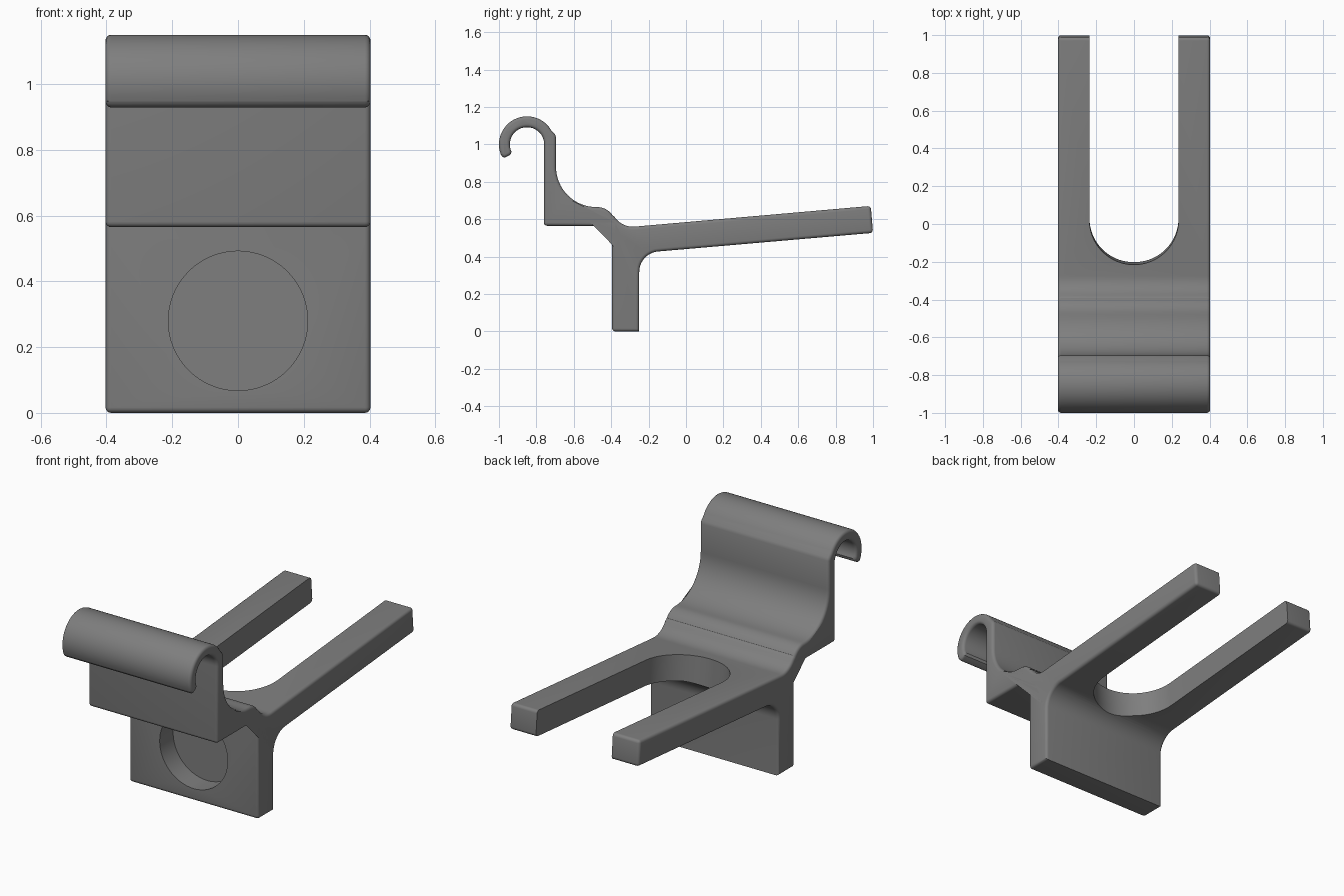
import bpy, bmesh, math
from mathutils import Matrix

if "Cube" in bpy.data.objects:
    bpy.data.objects.remove(bpy.data.objects["Cube"])

HALF_W = 0.403
TILT = math.radians(4.9)

grey = bpy.data.materials.new("grey_plastic")
grey.diffuse_color = (0.21, 0.21, 0.21, 1)
grey.use_nodes = True
grey.node_tree.nodes["Principled BSDF"].inputs["Base Color"].default_value = grey.diffuse_color


def arc(cy, cz, r, a0, a1, n):
    """Points on an arc in the side plane, angles in degrees."""
    return [(cy + r * math.cos(math.radians(a0 + (a1 - a0) * i / n)),
             cz + r * math.sin(math.radians(a0 + (a1 - a0) * i / n))) for i in range(n + 1)]


def prism(bm, points, vec):
    """Face from 3D points, extruded along vec."""
    face = bm.faces.new([bm.verts.new(p) for p in points])
    ext = bmesh.ops.extrude_face_region(bm, geom=[face])
    bmesh.ops.translate(bm, vec=vec, verts=[g for g in ext["geom"] if isinstance(g, bmesh.types.BMVert)])
    bmesh.ops.recalc_face_normals(bm, faces=bm.faces[:])


def make(name, bm):
    mesh = bpy.data.meshes.new(name)
    bm.to_mesh(mesh)
    bm.free()
    obj = bpy.data.objects.new(name, mesh)
    bpy.context.collection.objects.link(obj)
    mesh.materials.append(grey)
    return obj


# Side profile: hook, upright, hollow shelf, arm, lower wall
profile = arc(-0.85, 1.0, 0.15, 207, 30, 28)
profile += [(-0.702, 1.056), (-0.695, 1.04)]
profile += arc(-0.48, 0.88, 0.215, 180, 270, 16)
profile += arc(-0.475, 0.565, 0.10, 84, 35, 7)
profile += arc(-0.285, 0.675, 0.115, 207, 275, 8)
profile += [(0.988, 0.671), (1.0, 0.527)]
profile += arc(-0.14, 0.318, 0.11, 95, 180, 12)
profile += [(-0.25, 0), (-0.395, 0), (-0.395, 0.565), (-0.76, 0.565)]
profile += arc(-0.85, 1.0, 0.092, 0, 205, 24)
profile += [(-0.938, 0.946), (-0.962, 0.932), (-0.974, 0.930)]

bm = bmesh.new()
prism(bm, [(-HALF_W, y, z) for y, z in profile], (2 * HALF_W, 0, 0))


def rounded(e):
    sharp = e.is_convex and e.calc_face_angle(0) > 0.75
    bottom_back = all(abs(v.co.y + 0.25) < 0.002 and v.co.z < 0.002 for v in e.verts)
    return sharp and not bottom_back


# Soft outer edges
bmesh.ops.bevel(bm, geom=[e for e in bm.edges if rounded(e)], offset=0.017,
                offset_type='OFFSET', segments=4, profile=0.5, affect='EDGES', clamp_overlap=False)
bracket = make("bracket", bm)

# U-shaped slot between the two arms, square to the sloping arm
bm = bmesh.new()
R = 0.236
slot = [(x, y, -0.5) for x, y in arc(0, 0, R, 180, 360, 40)] + [(R, 1.6, -0.5), (-R, 1.6, -0.5)]
prism(bm, slot, (0, 0, 1.0))
bmesh.ops.transform(bm, matrix=Matrix.Translation((0, 0.02, 0.58)) @ Matrix.Rotation(TILT, 4, 'X'),
                    verts=bm.verts[:])
slot_cutter = make("slot_cutter", bm)

# Round recess in the front of the lower wall
bm = bmesh.new()
disc = [(x, -0.5, z) for x, z in arc(0, 0.28, 0.212, 0, 360, 64)[:-1]]
prism(bm, disc, (0, 0.225, 0))
recess_cutter = make("recess_cutter", bm)

for cutter in (slot_cutter, recess_cutter):
    mod = bracket.modifiers.new(cutter.name, 'BOOLEAN')
    mod.operation = 'DIFFERENCE'
    mod.solver = 'EXACT'
    mod.object = cutter
    cutter.hide_render = True

# Bake the cuts, then smooth the curved surfaces
bpy.context.view_layer.objects.active = bracket
bracket.select_set(True)
for mod in list(bracket.modifiers):
    bpy.ops.object.modifier_apply(modifier=mod.name)
for cutter in (slot_cutter, recess_cutter):
    bpy.data.objects.remove(cutter)
bpy.ops.object.shade_smooth_by_angle(angle=math.radians(35))
